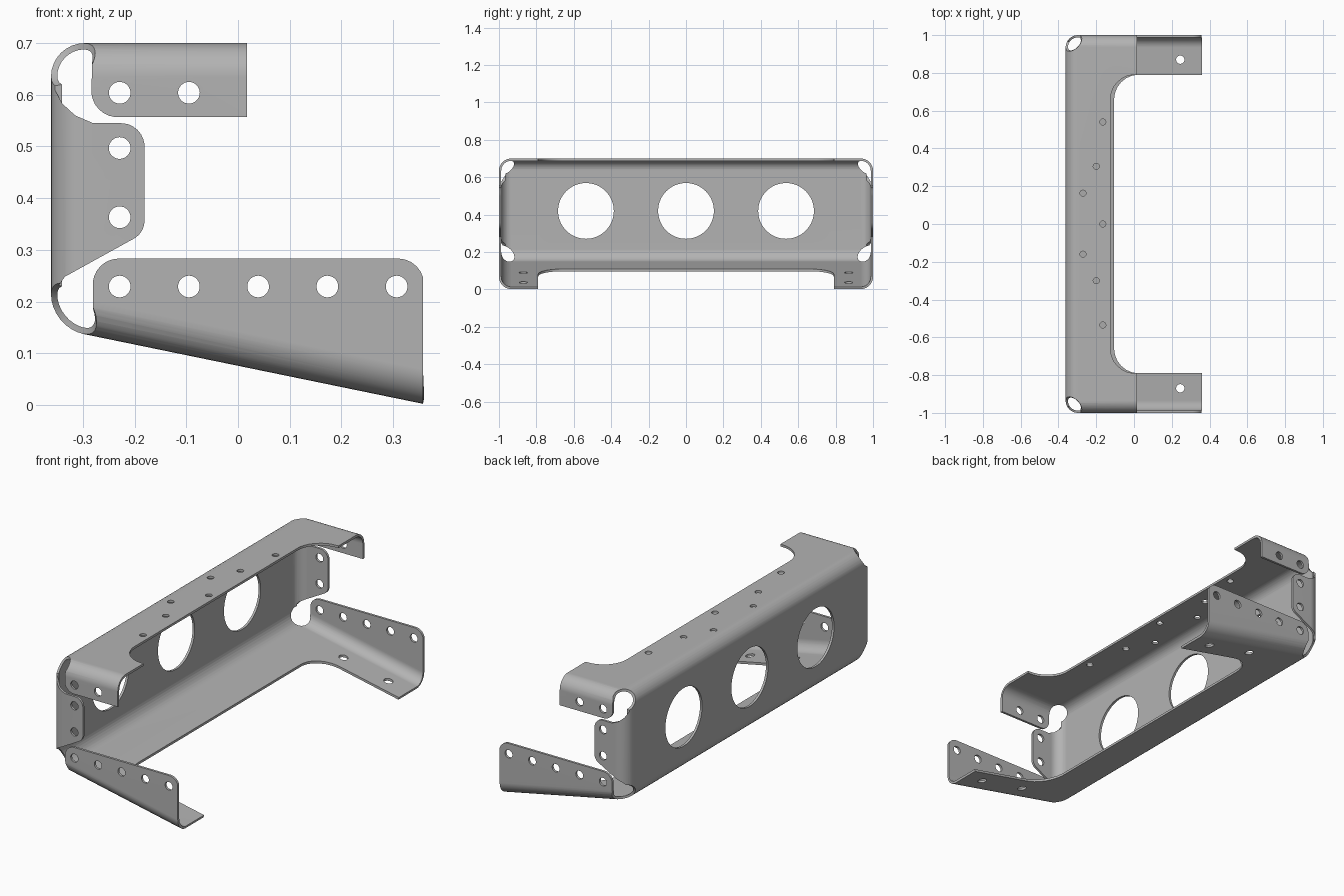
import bpy, bmesh, math
from mathutils import Vector, Matrix

cube = bpy.data.objects.get("Cube")
if cube:
    bpy.data.objects.remove(cube, do_unlink=True)

THICK = 0.012
BEND = 0.065
AXES = {"x": lambda u, v, t: (t, u, v),
        "y": lambda u, v, t: (u, t, v),
        "z": lambda u, v, t: (u, v, t)}


def rounded(points, steps=8):
    """Outline from (u, v) or (u, v, radius) corners, with filleted corners."""
    out = []
    for i, p in enumerate(points):
        c = Vector(p[:2])
        if len(p) == 2:
            out.append(c)
            continue
        a = (Vector(points[i - 1][:2]) - c).normalized()
        b = (Vector(points[(i + 1) % len(points)][:2]) - c).normalized()
        half = a.angle(b) / 2
        start = c + a * (p[2] / math.tan(half))
        end = c + b * (p[2] / math.tan(half))
        mid = c + (a + b).normalized() * (p[2] / math.sin(half))
        for k in range(steps + 1):
            d = (start - mid).lerp(end - mid, k / steps)
            out.append(mid + d.normalized() * p[2])
    return out


def add_prism(bm, outline, axis, lo, hi):
    place = AXES[axis]
    face = bm.faces.new([bm.verts.new(place(u, v, lo)) for u, v in outline])
    ext = bmesh.ops.extrude_face_region(bm, geom=[face])
    verts = [g for g in ext["geom"] if isinstance(g, bmesh.types.BMVert)]
    bmesh.ops.translate(bm, verts=verts, vec=place(0, 0, hi - lo))


def add_hole(bm, u, v, radius, axis, lo, hi, sides=32):
    turn = [2 * math.pi * i / sides for i in range(sides)]
    add_prism(bm, [(u + radius * math.cos(a), v + radius * math.sin(a)) for a in turn],
              axis, lo, hi)


def finish(name, bm):
    bmesh.ops.recalc_face_normals(bm, faces=bm.faces[:])
    mesh = bpy.data.meshes.new(name)
    bm.to_mesh(mesh)
    bm.free()
    obj = bpy.data.objects.new(name, mesh)
    bpy.context.collection.objects.link(obj)
    return obj


def apply(obj, kind, **settings):
    mod = obj.modifiers.new(kind.lower(), kind)
    for key, value in settings.items():
        setattr(mod, key, value)
    bpy.context.view_layer.objects.active = obj
    bpy.ops.object.modifier_apply(modifier=mod.name)


def cut(obj, bm):
    cutter = finish("cutter", bm)
    cutter.hide_render = True
    apply(obj, "BOOLEAN", operation="DIFFERENCE", solver="EXACT", object=cutter)
    bpy.data.objects.remove(cutter, do_unlink=True)


# Folded sheet: a tray with bent edges, open towards +x
bm = bmesh.new()
add_prism(bm, [(-0.362, 0.7), (0.358, 0.7), (0.358, 0.002), (-0.362, 0.15)], "y", -1, 1)
bmesh.ops.recalc_face_normals(bm, faces=bm.faces[:])
mouth = [f for f in bm.faces if f.normal.x > 0.9]
bends = [e for e in bm.edges if not any(f in mouth for f in e.link_faces)]
bmesh.ops.delete(bm, geom=mouth, context="FACES_ONLY")
bmesh.ops.bevel(bm, geom=bends, offset=BEND, offset_type="OFFSET", segments=8,
                profile=0.5, affect="EDGES")
bracket = finish("sheet_metal_bracket", bm)
apply(bracket, "SOLIDIFY", thickness=THICK, offset=-1, use_even_offset=True)

# Top and bottom flanges: wide notch leaving an arm at each end
for edge, lo, hi in ((-0.125, 0.45, 0.8), (-0.105, -0.1, 0.4)):
    bm = bmesh.new()
    add_prism(bm, rounded([(edge, -0.79, 0.13), (0.5, -0.79), (0.5, 0.79), (edge, 0.79, 0.13)]),
              "z", lo, hi)
    cut(bracket, bm)

# Top arms stop short of the bottom arms
bm = bmesh.new()
add_prism(bm, [(0.017, 0.4), (0.5, 0.4), (0.5, 0.8), (0.017, 0.8)], "y", -1.1, 1.1)
cut(bracket, bm)

# End walls: gaps that separate the top, web and bottom tabs
gap = rounded([
    (0.1, 0.557), (-0.285, 0.557, 0.05), (-0.28, 0.75), (-0.4, 0.75), (-0.4, 0.63),
    (-0.36, 0.62), (-0.34, 0.583), (-0.315, 0.56), (-0.28, 0.545),
    (-0.181, 0.545, 0.045), (-0.181, 0.333, 0.04), (-0.335, 0.248), (-0.362, 0.21),
    (-0.4, 0.2), (-0.4, 0.1), (-0.281, 0.1), (-0.281, 0.283, 0.05),
    (0.36, 0.283, 0.05), (0.36, 0.1), (0.5, 0.1), (0.5, 0.557)])
for lo, hi in ((-1.1, -0.965), (0.965, 1.1)):
    bm = bmesh.new()
    add_prism(bm, gap, "y", lo, hi)
    cut(bracket, bm)

# Round relief at each folded corner
bm = bmesh.new()
for y in (-1, 1):
    for z in (0.15, 0.7):
        bmesh.ops.create_icosphere(bm, subdivisions=4, radius=0.09,
                                   matrix=Matrix.Translation((-0.362, y, z)))
cut(bracket, bm)

# Large web openings
bm = bmesh.new()
for y in (-0.535, 0, 0.535):
    add_hole(bm, y, 0.42, 0.149, "x", -0.5, -0.25, 64)
cut(bracket, bm)

# Small holes in the top flange and bottom arms
bm = bmesh.new()
for x, y in ((-0.165, 0.54), (-0.2, 0.305), (-0.27, 0.163), (-0.165, 0),
             (-0.27, -0.16), (-0.2, -0.3), (-0.165, -0.535)):
    add_hole(bm, x, y, 0.016, "z", 0.6, 0.8)
for y in (-0.87, 0.87):
    for x in (-0.01, 0.245):
        add_hole(bm, x, y, 0.022, "z", -0.1, 0.2)
cut(bracket, bm)

# Fixing holes in the end tabs
PITCH = 0.134
bm = bmesh.new()
for lo, hi in ((-1.1, -0.9), (0.9, 1.1)):
    spots = [(-0.229 + PITCH * i, 0.229) for i in range(5)]
    spots += [(-0.229 + PITCH * i, 0.604) for i in range(2)]
    spots += [(-0.229, 0.363 + PITCH * i) for i in range(2)]
    for x, z in spots:
        add_hole(bm, x, z, 0.021, "y", lo, hi)
cut(bracket, bm)

# Grey metal
grey = bpy.data.materials.new("grey_metal")
grey.use_nodes = True
colour = (0.45, 0.45, 0.45, 1)
grey.diffuse_color = colour
grey.node_tree.nodes["Principled BSDF"].inputs["Base Color"].default_value = colour
bracket.data.materials.clear()
bracket.data.materials.append(grey)

# Smooth bends, crisp sheet edges
bpy.ops.object.select_all(action="DESELECT")
bracket.select_set(True)
bpy.context.view_layer.objects.active = bracket
bpy.ops.object.shade_smooth_by_angle(angle=math.radians(30))
apply(bracket, "WEIGHTED_NORMAL", keep_sharp=True)
